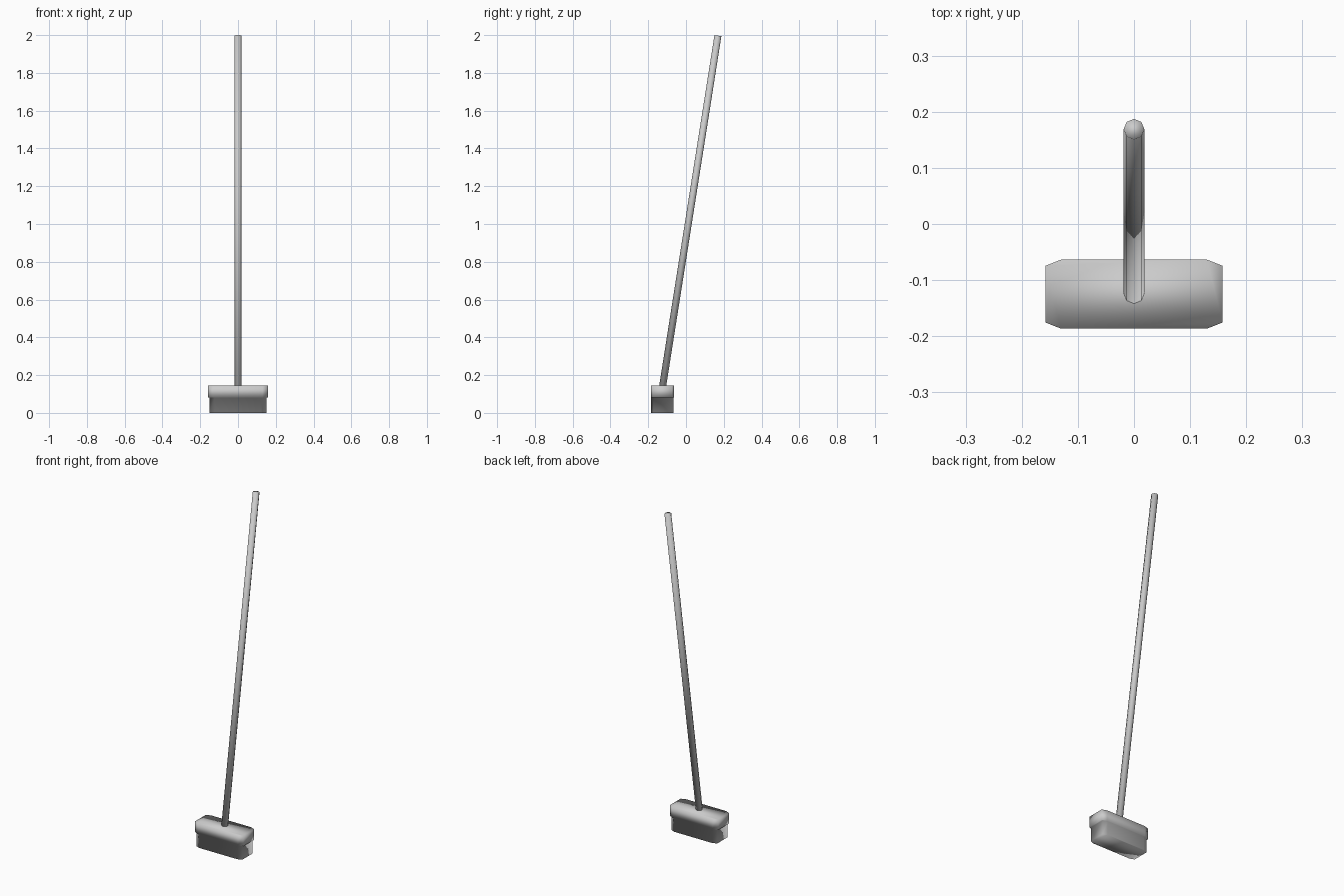
import bpy, bmesh
from mathutils import Vector

if "Cube" in bpy.data.objects:
    bpy.data.objects.remove(bpy.data.objects["Cube"])


def finish(bm, name):
    bmesh.ops.recalc_face_normals(bm, faces=bm.faces)
    for f in bm.faces:
        f.smooth = True
    me = bpy.data.meshes.new(name)
    bm.to_mesh(me)
    bm.free()
    ob = bpy.data.objects.new(name, me)
    bpy.context.collection.objects.link(ob)
    return ob


def ring(bm, hx, hy, cx, cy, z):
    """Rectangle with cut corners, centred on the broom head."""
    quarter = [(hx, hy - cy), (hx - cx, hy)]
    pts = quarter + [(-x, y) for x, y in reversed(quarter)]
    pts += [(-x, -y) for x, y in pts]
    return [bm.verts.new((x, y - 0.125, z)) for x, y in pts]


# Broom head: bristle block with a slightly wider cap on top
bm = bmesh.new()
rings = [ring(bm, 0.150, 0.059, 0.026, 0.011, 0.0),
         ring(bm, 0.150, 0.059, 0.026, 0.011, 0.082),
         ring(bm, 0.158, 0.0615, 0.028, 0.011, 0.082),
         ring(bm, 0.158, 0.0615, 0.028, 0.011, 0.144)]
for a, b in zip(rings, rings[1:]):
    for i in range(8):
        j = (i + 1) % 8
        bm.faces.new((a[i], a[j], b[j], b[i]))
bm.faces.new(rings[0])
bm.faces.new(rings[-1])
finish(bm, "broom_head")

# Handle: leaning eight-sided pole
bottom, top = Vector((0, -0.127, 0.12)), Vector((0, 0.169, 1.997))
axis = top - bottom
bm = bmesh.new()
bmesh.ops.create_cone(bm, cap_ends=True, segments=8, radius1=0.0185,
                      radius2=0.0185, depth=axis.length)
handle = finish(bm, "handle")
handle.location = (bottom + top) / 2
handle.rotation_euler = Vector((0, 0, 1)).rotation_difference(axis).to_euler()
